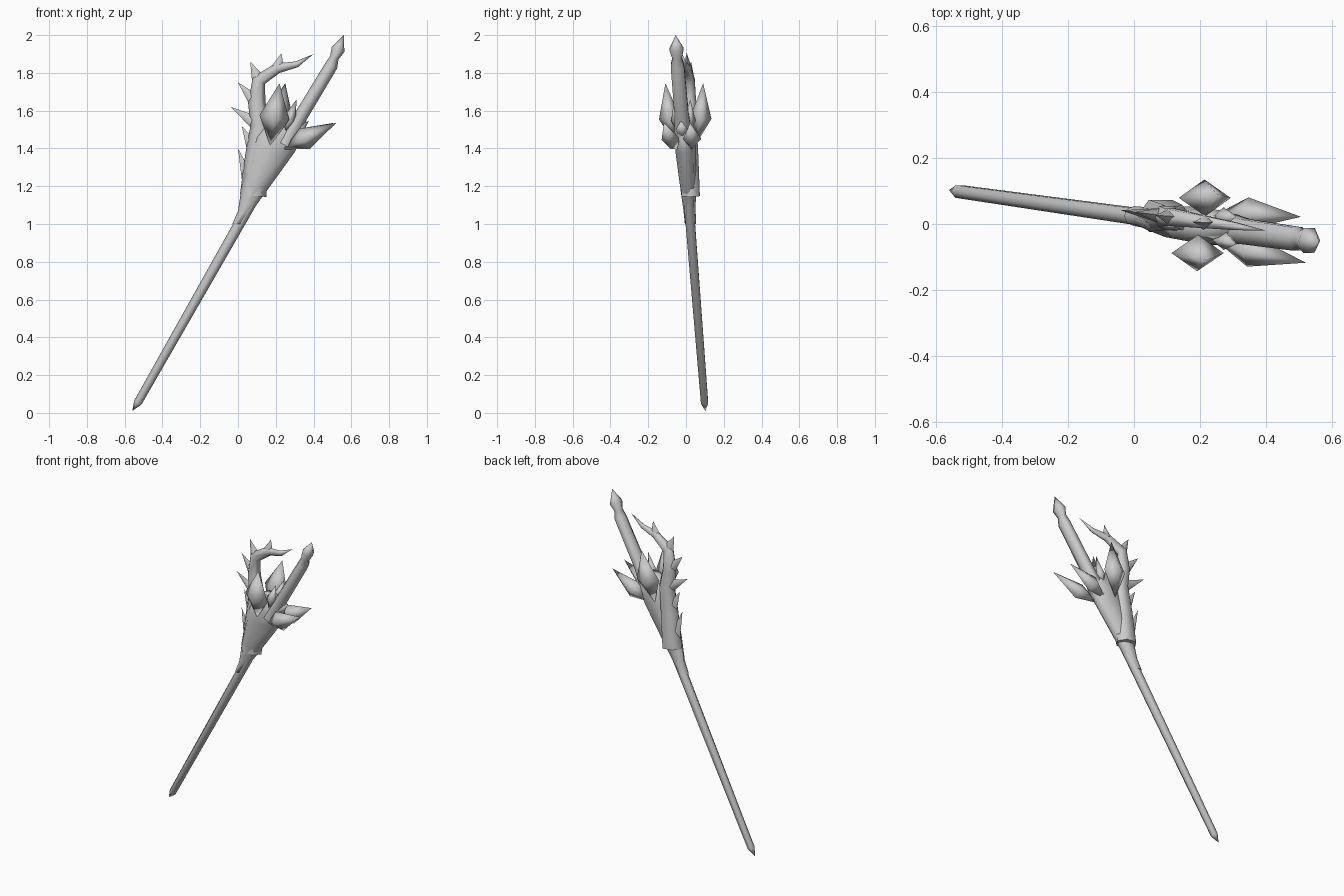
import bpy, bmesh, math
from mathutils import Vector

cube = bpy.data.objects.get("Cube")
if cube:
    bpy.data.objects.remove(cube)

grey = bpy.data.materials.new("pale_grey")
grey.use_nodes = True
grey.diffuse_color = (0.6, 0.6, 0.6, 1)
grey.node_tree.nodes["Principled BSDF"].inputs["Base Color"].default_value = grey.diffuse_color


def on_staff(x, z, offset=0):
    """Point on the leaning plane that holds the whole staff, moved in depth by offset."""
    return Vector((x, 0.024 - 0.14 * x + offset, z))


def loft(name, points, widths, depths, sides=6, level=False, angle=75):
    """Skin elliptical rings placed along a path; rings of zero size become points."""
    bm = bmesh.new()
    rings = []
    for i, (point, width, depth) in enumerate(zip(points, widths, depths)):
        if level:
            along = Vector((0, 0, 1))
        else:
            along = (points[min(i + 1, len(points) - 1)] - points[max(i - 1, 0)]).normalized()
        back = (Vector((0, 1, 0)) - along * along.y).normalized()
        side = back.cross(along)
        ring = []
        for k in range(sides):
            turn = math.tau * k / sides
            offset = side * width * math.cos(turn) + back * depth * math.sin(turn)
            ring.append(bm.verts.new(point + offset))
        rings.append(ring)
    for lower, upper in zip(rings, rings[1:]):
        for k in range(sides):
            n = (k + 1) % sides
            bm.faces.new((lower[k], lower[n], upper[n], upper[k]))
    bm.faces.new(rings[0][::-1])
    bm.faces.new(rings[-1])
    bmesh.ops.remove_doubles(bm, verts=bm.verts, dist=0.0005)
    bmesh.ops.recalc_face_normals(bm, faces=bm.faces)
    mesh = bpy.data.meshes.new(name)
    bm.to_mesh(mesh)
    bm.free()
    mesh.materials.append(grey)
    obj = bpy.data.objects.new(name, mesh)
    bpy.context.collection.objects.link(obj)
    bpy.ops.object.select_all(action='DESELECT')
    obj.select_set(True)
    bpy.context.view_layer.objects.active = obj
    bpy.ops.object.shade_smooth_by_angle(angle=math.radians(angle))


def crystal(name, base, tip, width, depth, offset, middle=0.45):
    """Four-sided spindle that splays away from the staff plane."""
    start = on_staff(*base, offset * 0.6)
    end = on_staff(*tip, offset * 1.2)
    centre = start.lerp(end, middle)
    centre.y = on_staff(centre.x, centre.z, offset).y
    loft(name, [start, centre, end], [0, width, 0], [0, depth, 0], sides=4, angle=120)


# Long shaft with a pointed foot
shaft_path = [on_staff(-0.56, 0.01), on_staff(-0.53, 0.055), on_staff(0.12, 1.2)]
shaft_radii = [0, 0.022, 0.03]
loft("shaft", shaft_path, shaft_radii, shaft_radii)

# Flattened head flaring out of the shaft: height, left edge, right edge
outline = [(1, -0.03, 0.03), (1.07, 0, 0.075), (1.2, 0.02, 0.17), (1.38, 0.06, 0.3),
           (1.46, 0.09, 0.34), (1.57, 0.19, 0.29)]
half_widths = [(right - left) / 2 for z, left, right in outline]
loft("flared_head", [on_staff((left + right) / 2, z) for z, left, right in outline],
     half_widths, [0.022 + 0.27 * w for w in half_widths], sides=8, level=True)

# Straight rod narrowing to a neck, then a faceted finial
rod_path = [on_staff(0.25, 1.42), on_staff(0.335, 1.575), on_staff(0.495, 1.84),
            on_staff(0.51, 1.88), on_staff(0.53, 1.925), on_staff(0.56, 2)]
rod_radii = [0.05, 0.036, 0.034, 0.024, 0.036, 0]
loft("upper_rod", rod_path, rod_radii, [r * 1.2 for r in rod_radii])

# Curved crest that grows out of the head and tapers to its tip
crest_line = [(0.08, 1.15), (0.1, 1.36), (0.12, 1.52), (0.1, 1.64), (0.11, 1.76),
              (0.21, 1.825), (0.31, 1.845), (0.4, 1.9)]
crest_path = [on_staff(x, z, 0.012) for x, z in crest_line]
last = len(crest_path) - 1
crest_radii = [0.07 * (1 - i / last) ** 0.75 for i in range(last + 1)]
loft("curved_crest", crest_path, crest_radii, [r * 0.8 for r in crest_radii])

# Thorns from the bends of the crest, pointing outward
thorn_tips = [(0, 1.4), (0.02, 1.52), (-0.04, 1.62), (0, 1.75), (0.065, 1.86), (0.23, 1.905)]
for i, (root, tip) in enumerate(zip(crest_path, thorn_tips)):
    end = on_staff(*tip, 0.012)
    radius = 0.05 - 0.003 * i
    loft(f"thorn_{i + 1}", [root, root.lerp(end, 0.5), end], [radius, radius / 2, 0],
         [radius * 0.7, radius * 0.35, 0], sides=4)

# Matching crystals and shards on both faces; the back set sits slightly outward
for face, sign, shift in (("front", -1, 0), ("back", 1, 0.03)):
    crystal(f"{face}_crystal", (0.17 + shift / 2, 1.415), (0.22 + shift, 1.745),
            0.08, 0.056, sign * 0.085)
    crystal(f"{face}_side_crystal", (0.24, 1.395), (0.52 - shift / 2, 1.535),
            0.06, 0.048, sign * 0.057, middle=0.4)
    crystal(f"{face}_shard", (0.24, 1.46), (0.31, 1.66), 0.035, 0.03, sign * 0.035)

# Small shard under the rod
crystal("under_shard", (0.26, 1.45), (0.375, 1.545), 0.035, 0.04, 0)
